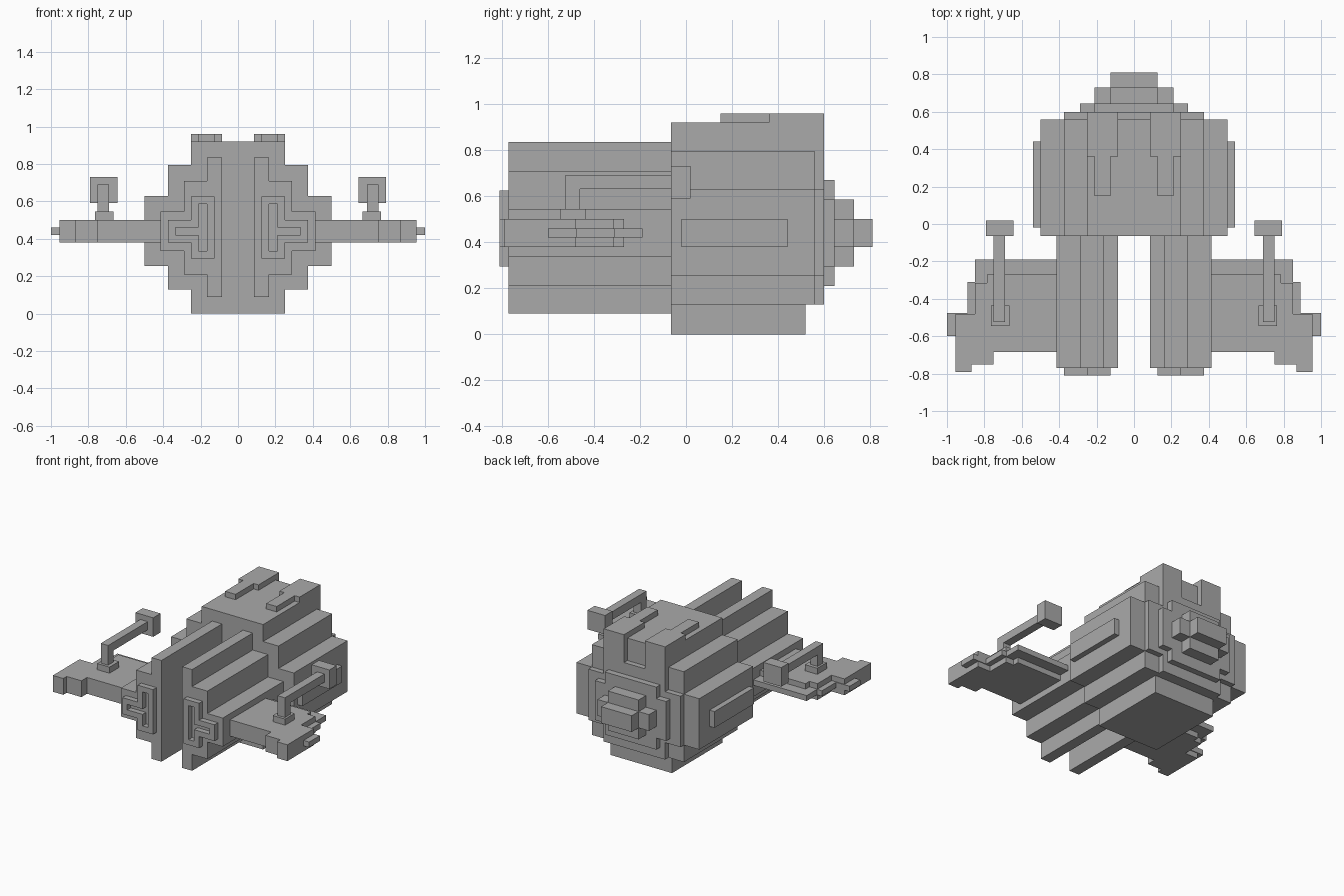
import bpy
import bmesh

cube = bpy.data.objects.get("Cube")
if cube:
    bpy.data.objects.remove(cube, do_unlink=True)

grey = bpy.data.materials.new("plain_grey")
grey.use_nodes = True
GREY = (0.4, 0.4, 0.4, 1)
grey.diffuse_color = GREY
grey.node_tree.nodes["Principled BSDF"].inputs["Base Color"].default_value = GREY


def prism(name, outline, axis, lo, hi, mirror=False):
    """Extrude a flat outline: axis 'y' takes (x, z) points, axis 'z' takes (x, y)."""
    bm = bmesh.new()
    place = (lambda a, b: (a, lo, b)) if axis == "y" else (lambda a, b: (a, b, lo))
    face = bm.faces.new([bm.verts.new(place(a, b)) for a, b in outline])
    out = bmesh.ops.extrude_face_region(bm, geom=[face])
    shift = (0, hi - lo, 0) if axis == "y" else (0, 0, hi - lo)
    moved = [v for v in out["geom"] if isinstance(v, bmesh.types.BMVert)]
    bmesh.ops.translate(bm, verts=moved, vec=shift)
    bmesh.ops.recalc_face_normals(bm, faces=bm.faces)
    mesh = bpy.data.meshes.new(name)
    bm.to_mesh(mesh)
    bm.free()
    mesh.materials.append(grey)
    obj = bpy.data.objects.new(name, mesh)
    bpy.context.collection.objects.link(obj)
    if mirror:
        obj.modifiers.new("mirror", "MIRROR")
    return obj


def rect(x0, x1, b0, b1):
    return [(x0, b0), (x1, b0), (x1, b1), (x0, b1)]


def box(name, x, y, z, mirror=True):
    return prism(name, rect(*x, *z), "y", *y, mirror)


def stepped(x0, tiers):
    """Stepped outline from x0 outward; tiers are (outer x, low z, high z)."""
    low, high, x = [], [], x0
    for outer, z0, z1 in tiers:
        low += [(x, z0), (outer, z0)]
        high += [(x, z1), (outer, z1)]
        x = outer
    return low + high[::-1]


def both_sides(tiers):
    """Stepped outline made symmetric about x = 0."""
    half = stepped(0, tiers)[1:-1]
    return half + [(-x, z) for x, z in reversed(half)]


# Main hull: stepped barrel with a shorter keel
prism("hull", both_sides([(.25, .13, .92), (.375, .131, .795), (.5, .255, .63)]),
      "y", -.065, .56)
box("keel", (-.25, .25), (-.065, .52), (0, .13), False)
prism("hull_shoulder", rect(-.375, .375, .13, .26), "y", -.065, .56)
box("side_panel", (.5, .54), (-.02, .44), (.38, .5))

# Rear plates shrinking to the exhaust
prism("rear_plate", both_sides([(.25, .13, .755), (.375, .255, .63)]), "y", .56, .60)
prism("rear_ring", both_sides([(.21, .21, .67), (.29, .295, .585)]), "y", .60, .645)
prism("exhaust_cross", both_sides([(.125, .295, .585), (.21, .38, .5)]), "y", .645, .73)
box("exhaust_nub", (-.125, .125), (.73, .81), (.38, .5), False)

# Roof fins folding down over the back
fin = [(.125, .15), (.21, .15), (.21, .36), (.25, .36), (.25, .6), (.085, .6),
       (.085, .36), (.125, .36)]
prism("roof_fin", fin, "z", .92, .96, True)
box("rear_fin", (.085, .25), (.56, .60), (.75, .92))

# Front prongs with a grooved end plate
prism("front_prong", stepped(.085, [(.165, .09, .835), (.29, .21, .71), (.415, .335, .545)]),
      "y", -.77, -.065, True)
plate = prism("prong_plate", stepped(.125, [(.25, .295, .625), (.375, .38, .5)]),
              "y", -.81, -.77)
groove = prism("groove_cutter", stepped(.165, [(.21, .335, .585), (.335, .42, .46)]),
               "y", -.85, -.73)
groove.hide_render = True
groove.hide_viewport = True
cut = plate.modifiers.new("groove", "BOOLEAN")
cut.object = groove
cut.operation = "DIFFERENCE"
cut.solver = "EXACT"
plate.modifiers.new("mirror", "MIRROR")

# Wings: a thick slab around a thin protruding core
wing = [(.41, -.685), (.75, -.685), (.75, -.75), (.87, -.75), (.87, -.79), (.955, -.79),
        (.955, -.48), (.85, -.48), (.85, -.315), (.785, -.315), (.785, -.27), (.41, -.27)]
prism("wing", wing, "z", .38, .5, True)
core = [(.41, -.6), (1, -.6), (1, -.475), (.89, -.475), (.89, -.31), (.85, -.31),
        (.85, -.19), (.41, -.19)]
prism("wing_core", core, "z", .42, .46, True)

# Wing-mounted arms with a block at the rear end
box("arm_base", (.665, .765), (-.545, -.435), (.5, .545))
box("arm_post", (.69, .75), (-.525, -.46), (.545, .69))
box("arm_bar", (.69, .75), (-.46, -.065), (.63, .69))
box("arm_block", (.645, .79), (-.065, .02), (.59, .73))
